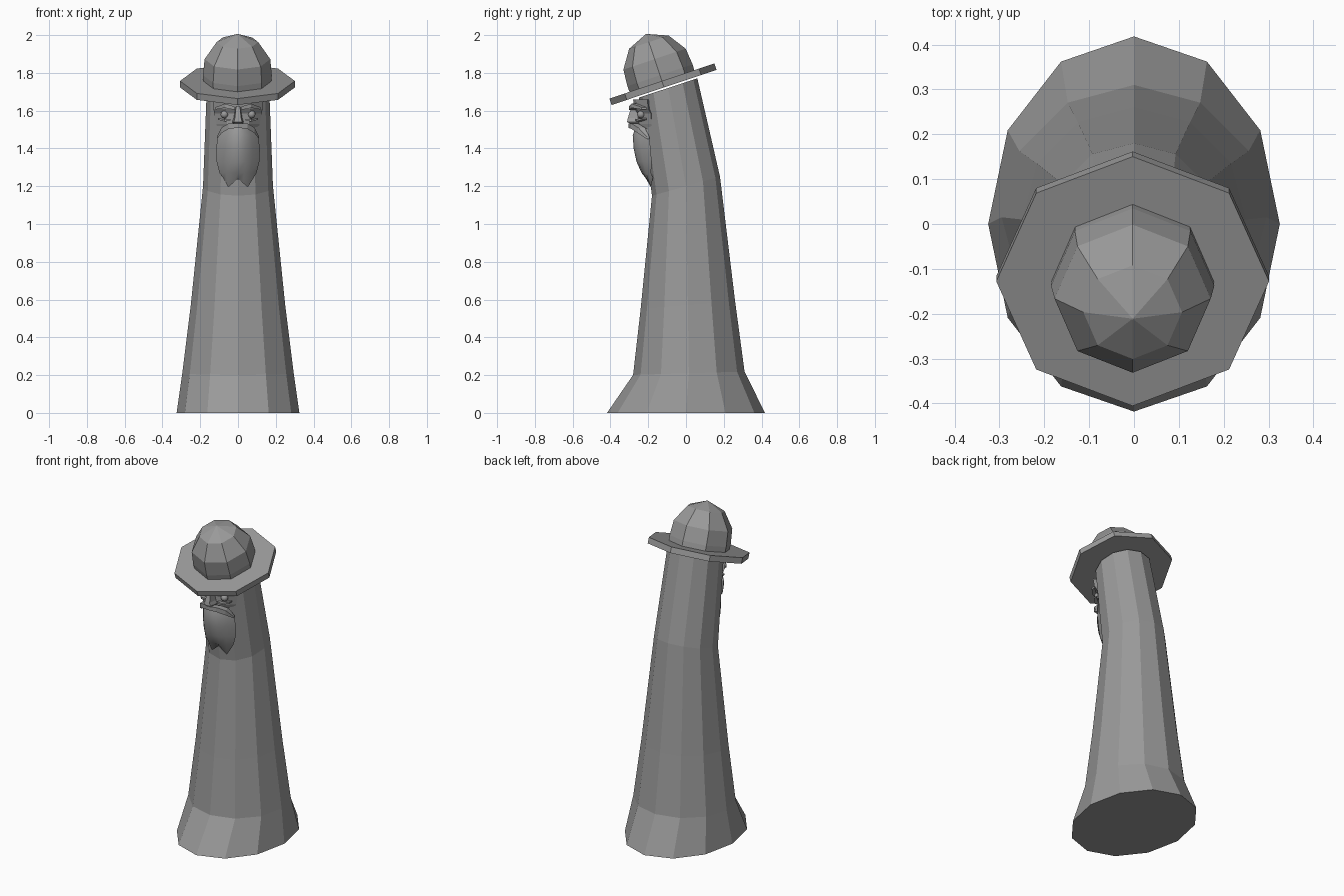
import bpy, bmesh, math
from mathutils import Matrix, Vector

if "Cube" in bpy.data.objects:
    bpy.data.objects.remove(bpy.data.objects["Cube"])

grey = bpy.data.materials.new("stone_grey")
grey.diffuse_color = (0.32, 0.32, 0.32, 1)
grey.use_nodes = True
grey.node_tree.nodes["Principled BSDF"].inputs["Base Color"].default_value = grey.diffuse_color


def make(name, bm, smooth=None):
    bmesh.ops.recalc_face_normals(bm, faces=bm.faces)
    mesh = bpy.data.meshes.new(name)
    bm.to_mesh(mesh)
    bm.free()
    mesh.materials.append(grey)
    ob = bpy.data.objects.new(name, mesh)
    bpy.context.collection.objects.link(ob)
    if smooth:
        bpy.ops.object.select_all(action='DESELECT')
        ob.select_set(True)
        bpy.context.view_layer.objects.active = ob
        bpy.ops.object.shade_smooth_by_angle(angle=math.radians(smooth))
    return ob


def loft(name, loops, smooth=None, matrix=None):
    """Closed loops of equal length, skinned and capped."""
    bm = bmesh.new()
    rows = [[bm.verts.new(p) for p in loop] for loop in loops]
    n = len(rows[0])
    for a, b in zip(rows, rows[1:]):
        for i in range(n):
            j = (i + 1) % n
            bm.faces.new((a[i], a[j], b[j], b[i]))
    bm.faces.new(rows[0][::-1])
    bm.faces.new(rows[-1])
    if matrix:
        bm.transform(matrix)
    return make(name, bm, smooth)


def ring(n, rx, ry, z, cy=0.0, slope=0.0):
    pts = []
    for i in range(n):
        a = 2 * math.pi * i / n - math.pi / 2
        y = cy + ry * math.sin(a)
        pts.append((rx * math.cos(a), y, z + slope * (y - cy)))
    return pts


# Robe: twelve-sided column, flared at the foot, leaning forward at the top
loft("robe", [ring(12, *r) for r in (
    (0.325, 0.418, 0.0, 0.0, 0.0),
    (0.295, 0.295, 0.21, 0.015, 0.03),
    (0.25, 0.25, 0.57, 0.01, 0.08),
    (0.185, 0.18, 1.2, 0.0, 0.28),
    (0.165, 0.155, 1.72, -0.095, 0.33))])

# Hat: eight-sided, tipped forward
tilt = Matrix.Translation((-0.003, -0.122, 1.74)) @ Matrix.Rotation(math.radians(18.5), 4, 'X')
loft("hat_brim", [ring(8, 0.304, 0.293, -0.018), ring(8, 0.304, 0.293, 0.018)], matrix=tilt)
loft("hat_crown", [ring(8, r, r, h) for r, h in
                   ((0.18, 0.0), (0.182, 0.05), (0.174, 0.14), (0.11, 0.235), (0.002, 0.28))],
     matrix=tilt)


# Face: faceted wedge set into the front of the robe
def face_loop(z, w, y):
    return [(-w, y + 0.075, z), (-w * 0.5, y + 0.015, z), (0, y, z),
            (w * 0.5, y + 0.015, z), (w, y + 0.075, z), (0, y + 0.12, z)]


loft("face", [face_loop(1.44, 0.09, -0.235), face_loop(1.53, 0.115, -0.258),
              face_loop(1.585, 0.125, -0.26), face_loop(1.61, 0.13, -0.275),
              face_loop(1.66, 0.135, -0.28)])


# Nose: narrow bridge widening to the tip
def block_loop(z, w, front, back):
    return [(-w, back, z), (-w * 0.7, front, z), (w * 0.7, front, z), (w, back, z)]


loft("nose", [block_loop(1.525, 0.022, -0.285, -0.24), block_loop(1.54, 0.032, -0.312, -0.24),
              block_loop(1.56, 0.024, -0.308, -0.24), block_loop(1.625, 0.014, -0.288, -0.24)])

# Beard: rounded shield with a forked tip
us = [-1, -2 / 3, -1 / 3, 0, 1 / 3, 2 / 3, 1]
tip = [0.05, 0.0, 0.022, 0.045, 0.022, 0.0, 0.05]
beard = []
for k, (z, w, y, d) in enumerate(((1.195, 0.078, -0.195, 0.02), (1.27, 0.098, -0.235, 0.05),
                                  (1.33, 0.113, -0.262, 0.08), (1.40, 0.116, -0.277, 0.09),
                                  (1.47, 0.105, -0.282, 0.085), (1.515, 0.08, -0.265, 0.06))):
    beard.append([(u * w, y + d * u * u, z + (tip[i] if k == 0 else 0)) for i, u in enumerate(us)])
loft("beard", beard, smooth=40)

# Mirrored features: eyes, eyelids, brows and moustache halves
for side, s in (("left", -1), ("right", 1)):
    bm = bmesh.new()
    bmesh.ops.create_icosphere(bm, subdivisions=2, radius=0.021)
    bm.transform(Matrix.Translation((s * 0.072, -0.238, 1.58)))
    make(side + "_eye", bm, 40)

    def bar(name, path, smooth=None):
        loops = []
        for x, y, z, t, h in path:
            loops.append([(s * x, y - t, z - h), (s * x, y - t, z + h),
                          (s * x, y + t, z + h), (s * x, y + t, z - h)])
        loft(side + name, loops, smooth)

    bar("_brow", [(0.018, -0.285, 1.613, 0.018, 0.009), (0.07, -0.268, 1.626, 0.02, 0.011),
                  (0.12, -0.22, 1.612, 0.015, 0.006)])
    bar("_eyelid", [(0.04, -0.255, 1.552, 0.012, 0.005), (0.072, -0.25, 1.549, 0.014, 0.006),
                    (0.105, -0.222, 1.556, 0.012, 0.004)])
    bar("_moustache", [(0.0, -0.288, 1.52, 0.016, 0.011), (0.05, -0.272, 1.518, 0.018, 0.014),
                       (0.088, -0.235, 1.495, 0.018, 0.015), (0.112, -0.2, 1.455, 0.006, 0.006)])
